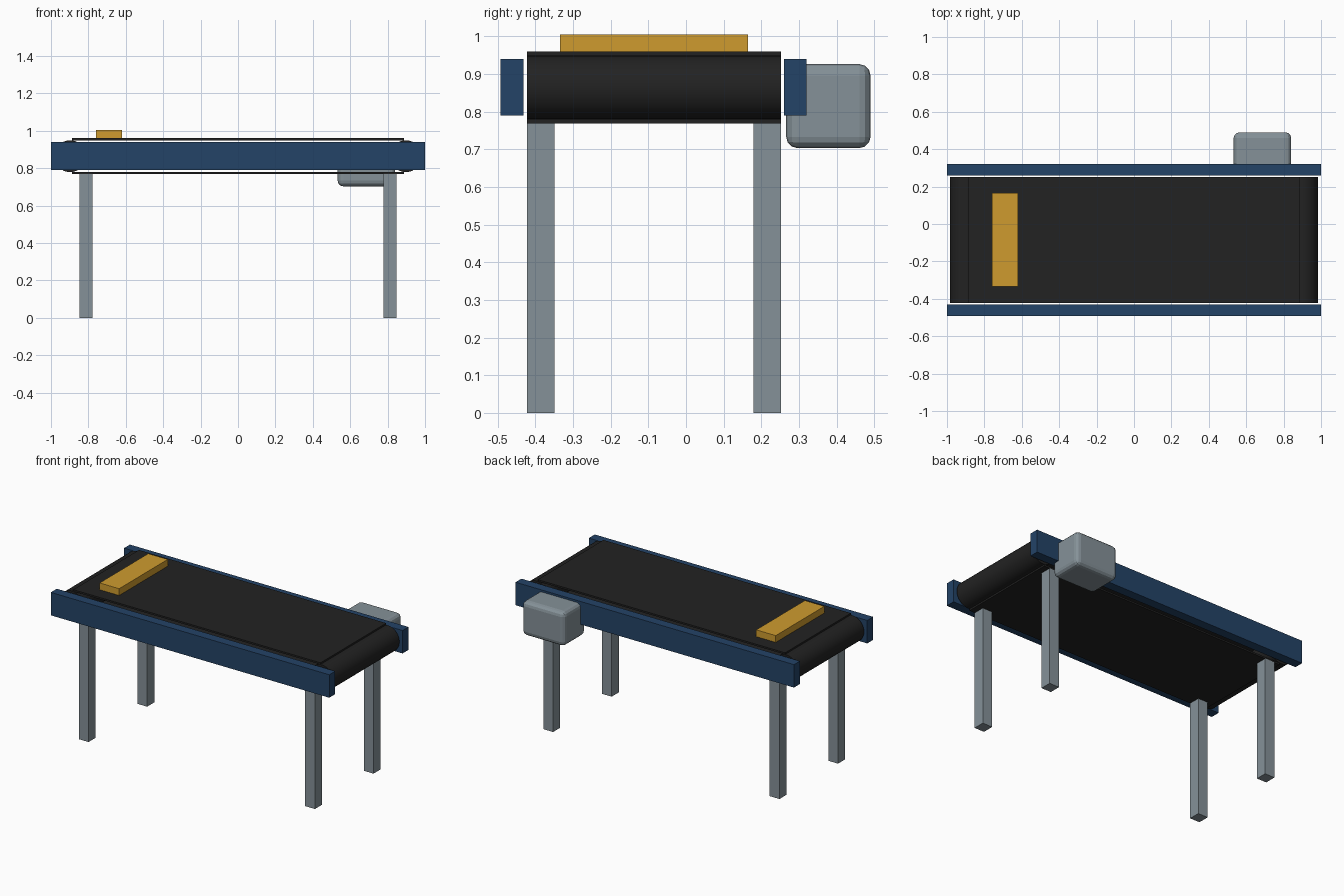
import bpy, math

if "Cube" in bpy.data.objects:
    bpy.data.objects.remove(bpy.data.objects["Cube"])


def material(name, rgb):
    m = bpy.data.materials.new(name)
    m.diffuse_color = (*rgb, 1)
    m.use_nodes = True
    m.node_tree.nodes["Principled BSDF"].inputs["Base Color"].default_value = m.diffuse_color
    return m


BLUE = material("navy blue paint", (0.017, 0.056, 0.135))
BLACK = material("black rubber", (0.016, 0.016, 0.016))
GREY = material("grey steel", (0.235, 0.285, 0.315))
GOLD = material("amber", (0.62, 0.33, 0.028))


def box(name, lo, hi, mat):
    """Box spanning the two given corners."""
    mid = [(a + b) / 2 for a, b in zip(lo, hi)]
    bpy.ops.mesh.primitive_cube_add(size=1, location=mid)
    o = bpy.context.object
    o.name = name
    o.scale = [b - a for a, b in zip(lo, hi)]
    bpy.ops.object.transform_apply(location=False, rotation=False, scale=True)
    o.data.materials.append(mat)
    return o


Y0, Y1 = -0.422, 0.252      # belt width
ZC, R = 0.864, 0.085        # roller axis height and radius
BELT = 0.011                # belt thickness

# Side rails
box("front_rail", (-1, -0.492, 0.79), (1, -0.431, 0.939), BLUE)
box("back_rail", (-1, 0.26, 0.79), (1, 0.32, 0.939), BLUE)

# Belt runs above and below the rollers
box("belt_top", (-0.888, Y0, ZC + R), (0.888, Y1, ZC + R + BELT), BLACK)
box("belt_bottom", (-0.888, Y0, ZC - R - BELT), (0.888, Y1, ZC - R), BLACK)

for side, s in (("left", -1), ("right", 1)):
    # End roller
    bpy.ops.mesh.primitive_cylinder_add(
        vertices=32, radius=R, depth=Y1 - Y0,
        location=(s * 0.898, (Y0 + Y1) / 2, ZC), rotation=(math.pi / 2, 0, 0))
    roller = bpy.context.object
    roller.name = side + "_roller"
    roller.data.materials.append(BLACK)
    bpy.ops.object.shade_smooth_by_angle(angle=math.radians(30))
    # Legs
    x = s * 0.813
    for end, y in (("front", Y0), ("back", Y1 - 0.073)):
        box(f"{end}_{side}_leg", (x - 0.035, y, 0), (x + 0.035, y + 0.073, 0.77), GREY)

# Drive motor with rounded edges
motor = box("motor", (0.533, 0.266, 0.703), (0.84, 0.49, 0.926), GREY)
bevel = motor.modifiers.new("rounded edges", "BEVEL")
bevel.width = 0.03
bevel.segments = 3

# Parcel on the belt
box("parcel", (-0.76, -0.334, 0.96), (-0.62, 0.165, 1.004), GOLD)
